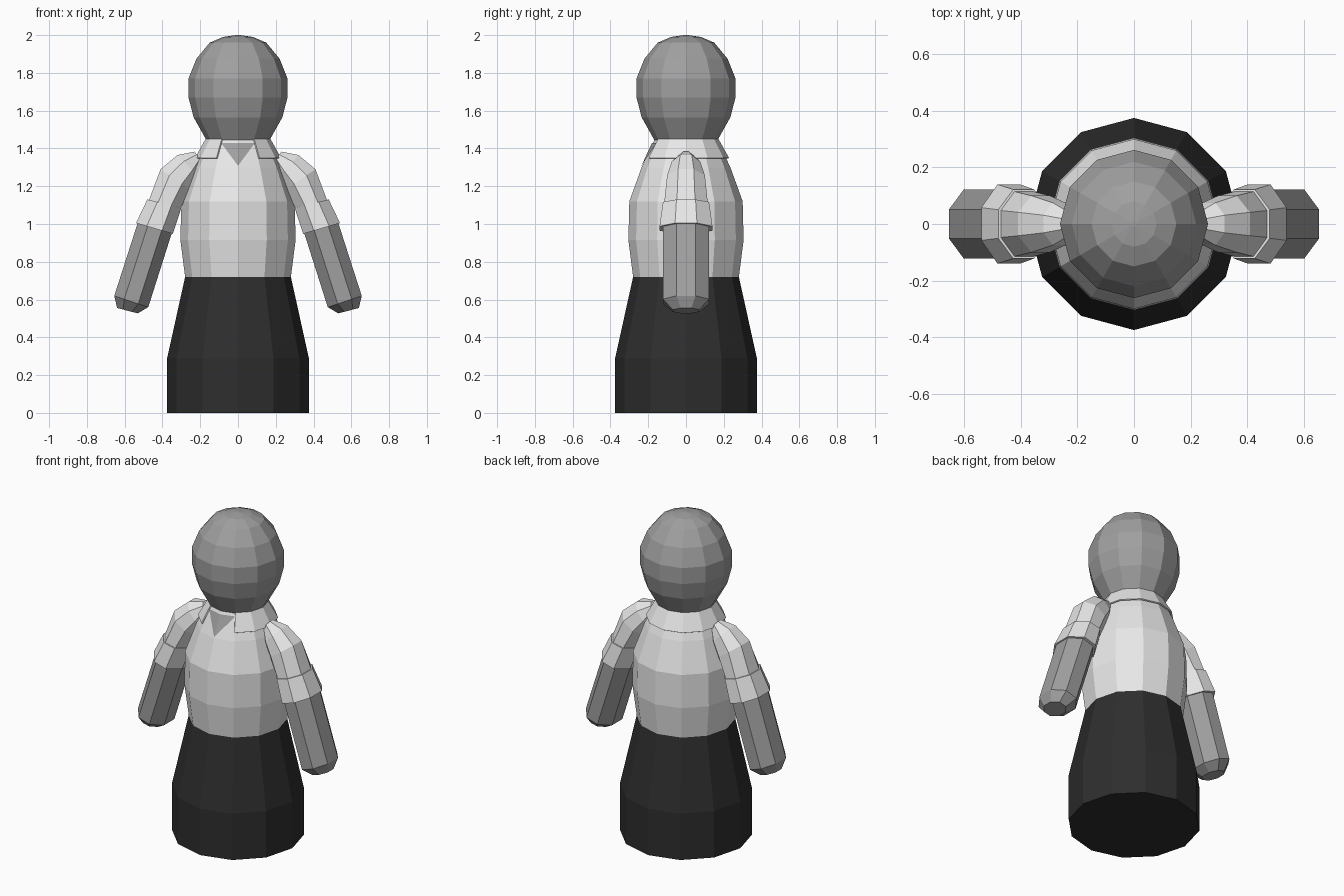
import bpy, bmesh
from math import sin, cos, pi, radians

if "Cube" in bpy.data.objects:
    bpy.data.objects.remove(bpy.data.objects["Cube"])


def material(name, value):
    m = bpy.data.materials.new(name)
    m.use_nodes = True
    colour = (value, value, value, 1)
    m.diffuse_color = colour
    m.node_tree.nodes["Principled BSDF"].inputs["Base Color"].default_value = colour
    return m


WHITE = material("white_cloth", 0.8)
SKIN = material("grey_skin", 0.35)
BLACK = material("black_cloth", 0.027)


def loft(name, rings, mat, closed=True, caps=True):
    """Skin a list of point rings with flat faces."""
    bm = bmesh.new()
    rows = [[bm.verts.new(p) for p in ring] for ring in rings]
    n = len(rows[0])
    for a, b in zip(rows, rows[1:]):
        for i in range(n if closed else n - 1):
            j = (i + 1) % n
            bm.faces.new((a[i], a[j], b[j], b[i]))
    if caps:
        bm.faces.new(rows[0][::-1])
        bm.faces.new(rows[-1])
    bmesh.ops.recalc_face_normals(bm, faces=bm.faces)
    mesh = bpy.data.meshes.new(name)
    bm.to_mesh(mesh)
    bm.free()
    mesh.materials.append(mat)
    obj = bpy.data.objects.new(name, mesh)
    bpy.context.collection.objects.link(obj)
    return obj


def circle(r, z, start=0, steps=12):
    """Points every 30 degrees, counted from the front."""
    angles = [radians(start + 30 * i) for i in range(steps)]
    return [(r * sin(a), -r * cos(a), z) for a in angles]


def turned(name, profile, mat):
    return loft(name, [circle(r, z) for r, z in profile], mat)


# Body
turned("skirt", [(0.375, 0), (0.375, 0.29), (0.28, 0.72)], BLACK)
turned("shirt", [(0.28, 0.72), (0.305, 0.915), (0.30, 1.12),
                 (0.235, 1.30), (0.165, 1.45)], WHITE)
turned("head", [(0.165, 1.44), (0.235, 1.565), (0.262, 1.67), (0.262, 1.77),
                (0.22, 1.875), (0.15, 1.96), (0.08, 1.99), (0.01, 2.0)], SKIN)

# Collar, open across the two front facets
collar = loft("collar", [circle(0.228, 1.35, 30, 11), circle(0.172, 1.45, 30, 11)],
              WHITE, closed=False, caps=False)
solid = collar.modifiers.new("thickness", "SOLIDIFY")
solid.thickness = 0.008

# Bare skin in the open neck, folded along the front ridge
slit = circle(0.236, 1.308, 0, 1)[0]
loft("neck_opening", [[slit, slit, slit], circle(0.18, 1.43, -30, 3)],
     SKIN, closed=False, caps=False)


def limb(name, sections, side, mat):
    """Eight-sided tube; a section is outer x, z, inner x, z, half depth."""
    rings = []
    for ox, oz, ix, iz, depth in sections:
        ring = []
        for i in range(8):
            a = (i + 0.5) * pi / 4
            t = 0.5 + 0.5 * cos(a) / cos(pi / 8)
            ring.append((side * (ix + (ox - ix) * t),
                         depth * sin(a) / cos(pi / 8),
                         iz + (oz - iz) * t))
        rings.append(ring)
    return loft(name, rings, mat)


SLEEVE = [(0.23, 1.383, 0.19, 1.33, 0.035), (0.32, 1.365, 0.21, 1.25, 0.075),
          (0.41, 1.29, 0.25, 1.18, 0.10), (0.47, 1.13, 0.31, 1.075, 0.115),
          (0.52, 1.01, 0.35, 0.955, 0.115)]
CUFF = [(0.48, 1.13, 0.30, 1.085, 0.122), (0.54, 1.005, 0.345, 0.948, 0.14)]
FOREARM = [(0.52, 1.04, 0.34, 0.985, 0.122), (0.655, 0.62, 0.475, 0.56, 0.122),
           (0.64, 0.555, 0.53, 0.527, 0.07)]

# Arms
for label, side in (("left", 1), ("right", -1)):
    limb(label + "_sleeve", SLEEVE, side, WHITE)
    limb(label + "_cuff", CUFF, side, WHITE)
    limb(label + "_forearm", FOREARM, side, SKIN)
